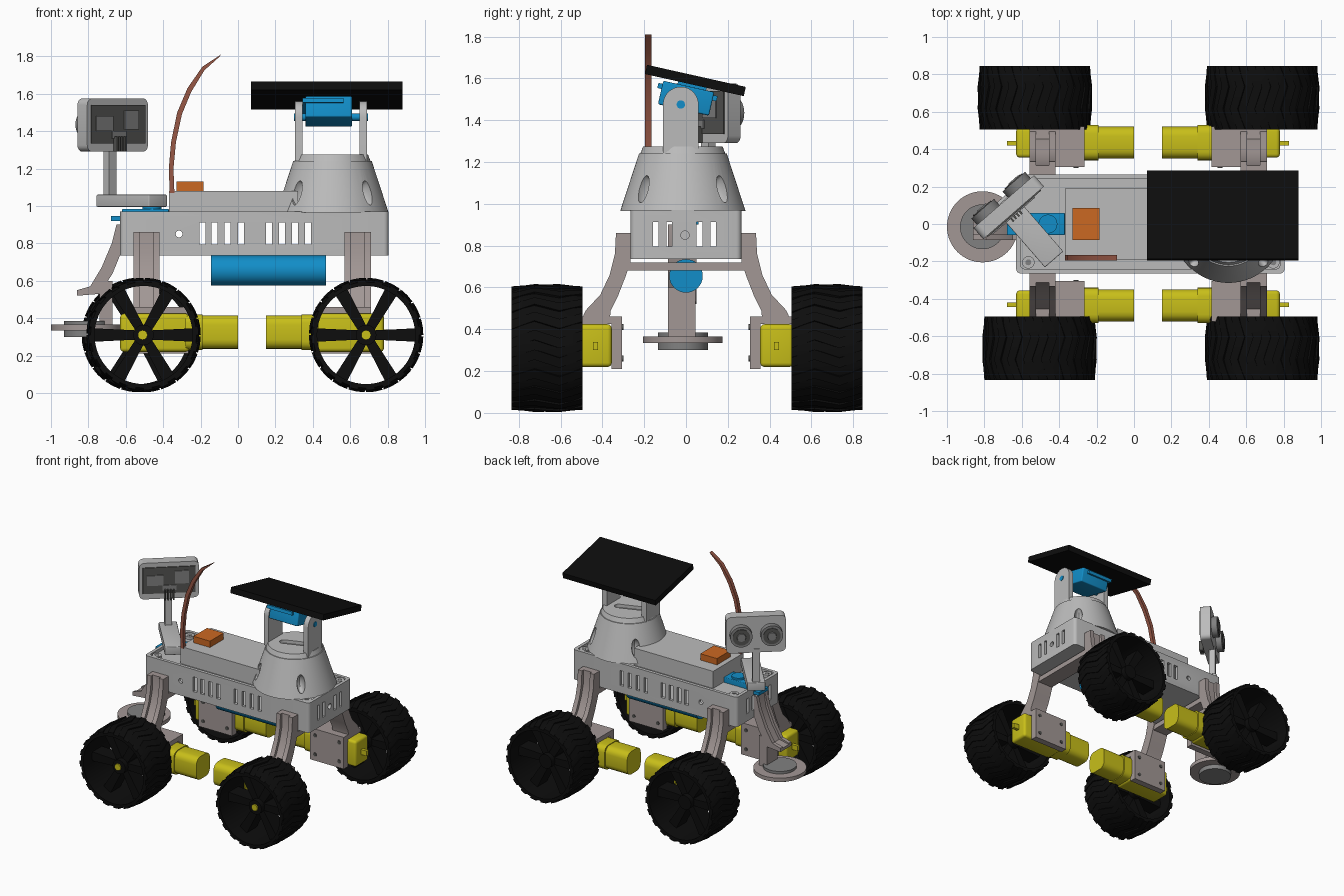
import bpy, bmesh, math
from math import sin, cos, pi, radians
from mathutils import Matrix, Vector

cube = bpy.data.objects.get("Cube")
if cube:
    bpy.data.objects.remove(cube, do_unlink=True)


def material(name, r, g, b):
    m = bpy.data.materials.new(name)
    m.use_nodes = True
    m.diffuse_color = (r, g, b, 1)
    m.node_tree.nodes["Principled BSDF"].inputs["Base Color"].default_value = (r, g, b, 1)
    return m


LIGHT = material("light grey", 0.5, 0.5, 0.5)
WARM = material("warm grey", 0.36, 0.31, 0.30)
DARK = material("dark grey", 0.09, 0.09, 0.085)
MID = material("mid grey", 0.22, 0.22, 0.22)
BLACK = material("black", 0.004, 0.004, 0.004)
YELLOW = material("yellow", 0.58, 0.52, 0.01)
BLUE = material("blue", 0.006, 0.27, 0.58)
COPPER = material("copper", 0.31, 0.095, 0.06)
ORANGE = material("orange", 0.6, 0.14, 0.016)
parts = []


def finish(name, bm, mat, matrix=None):
    if matrix:
        bm.transform(matrix)
    bmesh.ops.recalc_face_normals(bm, faces=bm.faces)
    me = bpy.data.meshes.new(name)
    bm.to_mesh(me)
    bm.free()
    me.materials.append(mat)
    ob = bpy.data.objects.new(name, me)
    bpy.context.collection.objects.link(ob)
    parts.append(ob)
    return ob


def add_box(bm, x, y, z):
    spans = [sorted(s) for s in (x, y, z)]
    mid = Vector([sum(s) / 2 for s in spans])
    size = [s[1] - s[0] for s in spans]
    bmesh.ops.create_cube(bm, size=1, matrix=Matrix.Translation(mid) @ Matrix.Diagonal((*size, 1)))


def box(name, x, y, z, mat, bevel=0, matrix=None, axis=None):
    bm = bmesh.new()
    add_box(bm, x, y, z)
    if bevel:
        edges = bm.edges[:]
        if axis is not None:  # round only the edges along one axis
            edges = [e for e in edges
                     if abs((e.verts[0].co - e.verts[1].co).normalized()[axis]) > 0.9]
        bmesh.ops.bevel(bm, geom=edges, offset=bevel, segments=4, profile=0.5, affect='EDGES')
    return finish(name, bm, mat, matrix)


def tube(name, r1, r2, start, end, mat, matrix=None, seg=48):
    a, b = Vector(start), Vector(end)
    turn = (b - a).to_track_quat('Z', 'Y').to_matrix().to_4x4()
    bm = bmesh.new()
    bmesh.ops.create_cone(bm, cap_ends=True, segments=seg, radius1=r1, radius2=r2,
                          depth=(b - a).length, matrix=Matrix.Translation((a + b) / 2) @ turn)
    return finish(name, bm, mat, matrix)


def add_prism(bm, pts, axis, t0, t1):
    rows = []
    for t in (t0, t1):
        rows.append([bm.verts.new((t, p, q) if axis == 'x' else (p, t, q)) for p, q in pts])
    bm.faces.new(rows[0])
    bm.faces.new(rows[1][::-1])
    n = len(pts)
    for i in range(n):
        j = (i + 1) % n
        bm.faces.new((rows[0][i], rows[0][j], rows[1][j], rows[1][i]))


def prism(name, pts, axis, t0, t1, mat):
    bm = bmesh.new()
    add_prism(bm, pts, axis, t0, t1)
    return finish(name, bm, mat)


def cut(target, cutter):
    mod = target.modifiers.new("cut", 'BOOLEAN')
    mod.operation, mod.solver, mod.object = 'DIFFERENCE', 'EXACT', cutter
    bpy.context.view_layer.objects.active = target
    bpy.ops.object.modifier_apply(modifier=mod.name)
    parts.remove(cutter)
    bpy.data.objects.remove(cutter, do_unlink=True)


# Hollow chassis with vents and a sunken deck
body = box("chassis", (-0.63, 0.805), (-0.265, 0.265), (0.735, 0.97), LIGHT, 0.025, axis=2)
cut(body, box("chamber", (-0.605, 0.78), (-0.24, 0.24), (0.755, 0.925), LIGHT))
cut(body, box("deck", (-0.605, 0.78), (-0.24, 0.24), (0.945, 1.1), LIGHT, 0.02, axis=2))
bm = bmesh.new()
for x in (-0.19, -0.125, -0.055, 0.015, 0.165, 0.235, 0.305, 0.375):
    add_box(bm, (x - 0.016, x + 0.016), (-0.4, 0.4), (0.795, 0.912))
cut(body, finish("side_vents", bm, LIGHT))
bm = bmesh.new()
for y in (-0.145, -0.08, 0.065, 0.13):
    add_box(bm, (-0.8, 1), (y - 0.014, y + 0.014), (0.795, 0.912))
cut(body, finish("end_vents", bm, LIGHT))
cut(body, tube("end_hole", 0.02, 0.02, (0.7, -0.005, 0.85), (1, -0.005, 0.85), LIGHT))
cut(body, tube("side_hole", 0.018, 0.018, (-0.315, -0.4, 0.85), (-0.315, 0.4, 0.85), LIGHT))
for x in (-0.565, 0.745):
    for y in (-0.205, 0.205):
        tube("screw_boss", 0.033, 0.033, (x, y, 0.935), (x, y, 0.967), LIGHT, seg=24)
        tube("screw", 0.016, 0.016, (x, y, 0.96), (x, y, 0.969), MID, seg=12)

# Raised cover, sensor block and battery
box("deck_cover", (-0.37, 0.32), (-0.19, 0.19), (0.94, 1.08), LIGHT)
box("sensor_block", (-0.33, -0.185), (-0.085, 0.085), (1.08, 1.13), ORANGE)
tube("battery", 0.08, 0.08, (-0.145, 0, 0.655), (0.47, 0, 0.655), BLUE)

# Curved tapering antenna
outer = [(-0.365, 1.07), (-0.37, 1.2), (-0.358, 1.34), (-0.325, 1.5), (-0.27, 1.63), (-0.19, 1.745), (-0.09, 1.81)]
inner = [(-0.1, 1.797), (-0.18, 1.725), (-0.25, 1.61), (-0.3, 1.49), (-0.332, 1.34), (-0.345, 1.2), (-0.34, 1.07)]
prism("antenna", outer + inner, 'y', -0.195, -0.165, COPPER)

# Turret cone with side openings and a top slot
cx, cy = 0.505, -0.015
turret = tube("turret_cone", 0.3, 0.21, (cx, cy, 0.965), (cx, cy, 1.24), LIGHT, seg=64)
for k in range(4):
    ang = pi / 4 + k * pi / 2
    bm = bmesh.new()
    place = (Matrix.Translation((cx + 0.265 * cos(ang), cy + 0.265 * sin(ang), 1.07))
             @ Matrix.Rotation(ang, 4, 'Z') @ Matrix.Diagonal((0.06, 0.03, 0.07, 1)))
    bmesh.ops.create_uvsphere(bm, u_segments=16, v_segments=10, radius=1, matrix=place)
    cut(turret, finish("turret_opening", bm, LIGHT))
cap = tube("turret_cap", 0.205, 0.19, (cx, cy, 1.235), (cx, cy, 1.275), LIGHT, seg=64)
slot_turn = Matrix.Translation((cx, cy, 0)) @ Matrix.Rotation(radians(20), 4, 'Z')
cut(cap, box("cap_slot", (-0.11, 0.11), (-0.03, 0.03), (1.25, 1.4), LIGHT, 0.028, slot_turn, 2))

# Turret arms with round ends, tilt servo and panel
ay, az, ar = -0.025, 1.475, 0.085
arm = [(ay - ar, 1.24), (ay + ar, 1.24)]
arm += [(ay + ar * cos(i * pi / 16), az + ar * sin(i * pi / 16)) for i in range(17)]
for x in (0.305, 0.65):
    prism("turret_arm", arm, 'x', x, x + 0.04, LIGHT)
tube("tilt_axle", 0.02, 0.02, (0.3, ay, az), (0.695, ay, az), BLUE, seg=24)
tilt = Matrix.Translation((0.475, 0.045, 1.59)) @ Matrix.Rotation(radians(-12.6), 4, 'X')
box("tilt_servo", (-0.115, 0.135), (-0.15, 0.1), (-0.15, -0.035), BLUE, 0.008, tilt)
box("tilt_servo_flange", (-0.13, 0.09), (-0.17, 0.12), (-0.075, -0.05), BLUE, 0, tilt)
box("tilt_mount", (-0.08, 0.1), (-0.08, 0.06), (-0.04, -0.02), BLUE, 0, tilt)
box("solar_panel", (-0.405, 0.405), (-0.242, 0.242), (-0.0225, 0.0225), BLACK, 0, tilt)

# Pan servo and turned camera head on a pole
box("pan_servo", (-0.62, -0.37), (-0.06, 0.06), (0.9, 0.985), BLUE, 0.006)
box("pan_servo_tab", (-0.68, -0.6), (-0.06, 0.06), (0.92, 0.945), BLUE)
tube("pan_servo_horn", 0.05, 0.05, (-0.46, 0, 0.97), (-0.46, 0, 1.0), BLUE)
turn = Matrix.Translation((-0.67, 0.09, 0)) @ Matrix.Rotation(radians(41), 4, 'Z')
box("head_base", (-0.065, 0.065), (-0.37, 0.06), (0.995, 1.06), LIGHT, 0.006, turn)
box("head_pole", (-0.026, 0.026), (0.0, 0.045), (1.05, 1.32), LIGHT, 0, turn)
box("head_plate", (-0.215, 0.215), (-0.04, 0.04), (1.29, 1.575), LIGHT, 0.035, turn, 1)
box("head_board", (-0.19, 0.19), (-0.047, -0.035), (1.335, 1.54), DARK, 0, turn)
for x, z, w, h in ((-0.1, 1.44, 0.06, 0.04), (0.09, 1.46, 0.05, 0.05), (0, 1.38, 0.05, 0.02)):
    box("board_chip", (x - w, x + w), (-0.054, -0.045), (z - h, z + h), MID, 0, turn)
for i in range(4):
    x = -0.03 + i * 0.02
    box("board_pin", (x - 0.005, x + 0.005), (-0.075, -0.045), (1.29, 1.37), DARK, 0, turn)
for x in (-0.11, 0.11):
    tube("eye_barrel", 0.08, 0.08, (x, 0.035, 1.435), (x, 0.085, 1.435), MID, turn)
    tube("eye_ring", 0.062, 0.062, (x, 0.08, 1.435), (x, 0.09, 1.435), DARK, turn)
    tube("eye_lens", 0.035, 0.03, (x, 0.085, 1.435), (x, 0.096, 1.435), MID, turn)


def beam(name, outer, inner, axis, t0, t1, rim):
    """Channel beam: two full side flanges and a slimmer web between them."""
    for a, b in ((t0, t0 + rim), (t1 - rim, t1)):
        prism(name + "_flange", outer + inner[::-1], axis, a, b, WARM)
    slim = [tuple(Vector(p).lerp(Vector(q), 0.3)) for p, q in zip(outer, inner)]
    prism(name + "_web", slim + inner[::-1], axis, t0 + rim, t1 - rim, WARM)


# Ground detector on its curved arm
beam("detector_arm",
     [(-0.65, 0.9), (-0.675, 0.8), (-0.73, 0.67), (-0.79, 0.57), (-0.86, 0.55)],
     [(-0.625, 0.9), (-0.625, 0.75), (-0.67, 0.64), (-0.74, 0.53), (-0.86, 0.52)],
     'y', -0.085, 0.05, 0.03)
box("detector_post", (-0.74, -0.67), (-0.085, 0.045), (0.36, 0.6), WARM)
tube("detector_disc", 0.19, 0.19, (-0.81, -0.015, 0.335), (-0.81, -0.015, 0.365), WARM, seg=64)
tube("detector_coil", 0.12, 0.12, (-0.81, -0.015, 0.3), (-0.81, -0.015, 0.385), MID)

# Wheel mesh: tyre ring, zigzag treads, spokes and hub
bm = bmesh.new()
section = [(0.262, -0.17), (0.283, -0.17), (0.296, -0.12), (0.296, 0.12), (0.283, 0.17), (0.262, 0.17)]
N = 60
rings = [[bm.verts.new((r * cos(i * 2 * pi / N), y, r * sin(i * 2 * pi / N))) for r, y in section]
         for i in range(N)]
for i in range(N):
    a, b = rings[i], rings[(i + 1) % N]
    for k in range(6):
        m = (k + 1) % 6
        bm.faces.new((a[k], a[m], b[m], b[k]))
LUGS = 20
for i in range(LUGS):
    rows = []
    for k, (y, r) in enumerate(((-0.17, 0.295), (-0.06, 0.306), (0.06, 0.306), (0.17, 0.295))):
        a = i * 2 * pi / LUGS + 0.13 * (k % 2)
        rows.append([bm.verts.new((q * cos(t), y, q * sin(t)))
                     for q, t in ((0.275, a), (r, a), (r, a + 0.16), (0.275, a + 0.16))])
    for a, b in zip(rows, rows[1:]):
        for k in range(4):
            m = (k + 1) % 4
            bm.faces.new((a[k], a[m], b[m], b[k]))
    bm.faces.new(rows[0])
    bm.faces.new(rows[-1][::-1])
for i in range(6):
    c, s = cos(i * pi / 3), sin(i * pi / 3)
    blade = [(0.02, -0.024), (0.27, -0.036), (0.27, 0.036), (0.02, 0.024)]
    add_prism(bm, [(u * c - v * s, u * s + v * c) for u, v in blade], 'y', -0.06, 0.06)
bmesh.ops.create_cone(bm, cap_ends=True, segments=24, radius1=0.055, radius2=0.055, depth=0.2,
                      matrix=Matrix.Rotation(pi / 2, 4, 'X'))
wheel = finish("wheel", bm, BLACK)
wheel.location = (-0.505, -0.665, 0.31)
for x, y in ((-0.53, 0.675), (0.685, -0.665), (0.685, 0.675)):
    copy = wheel.copy()
    copy.location = (x, y, 0.31)
    bpy.context.collection.objects.link(copy)

# Four suspension corners: leg, bracket, gear motor and axle
leg_out = [(0.335, 0.86), (0.34, 0.76), (0.365, 0.66), (0.41, 0.565), (0.48, 0.49), (0.5, 0.445)]
leg_in = [(0.265, 0.86), (0.265, 0.72), (0.29, 0.65), (0.325, 0.56), (0.36, 0.49), (0.365, 0.445)]
for right in (False, True):
    def mx(*xs):
        return tuple(sorted(0.15 - x if right else x for x in xs))
    box("cross_bar", mx(-0.555, -0.425), (-0.32, 0.32), (0.68, 0.72), WARM)
    for s in (-1, 1):
        def my(a, b):
            return (s * a, s * b)
        beam("leg", [(s * y, z) for y, z in leg_out], [(s * y, z) for y, z in leg_in],
             'x', *mx(-0.56, -0.42), 0.035)
        box("bracket_plate", mx(-0.56, -0.265), my(0.305, 0.357), (0.21, 0.46), WARM)
        box("bracket_top", mx(-0.56, -0.265), my(0.305, 0.52), (0.425, 0.46), WARM)
        for x in (-0.52, -0.31):
            for z in (0.26, 0.41):
                tube("bracket_screw", 0.014, 0.014, (mx(x)[0], s * 0.3, z),
                     (mx(x)[0], s * 0.31, z), DARK, seg=12)
        box("gearbox", mx(-0.63, -0.26), my(0.355, 0.515), (0.22, 0.424), YELLOW, 0.02)
        box("gearbox_tab", mx(-0.68, -0.62), my(0.42, 0.445), (0.3, 0.34), YELLOW)
        box("motor_collar", mx(-0.28, -0.19), my(0.34, 0.53), (0.23, 0.42), YELLOW, 0.045, axis=0)
        box("motor_can", mx(-0.2, 0), my(0.35, 0.52), (0.235, 0.415), YELLOW, 0.05, axis=0)
        x = mx(-0.51)[0] + (0.025 if right else 0)
        tube("axle", 0.026, 0.026, (x, s * 0.5, 0.31), (x, s * 0.775, 0.31), YELLOW, seg=16)

bpy.ops.object.select_all(action='DESELECT')
for ob in parts:
    ob.select_set(True)
bpy.context.view_layer.objects.active = parts[0]
bpy.ops.object.shade_smooth_by_angle(angle=radians(32))
